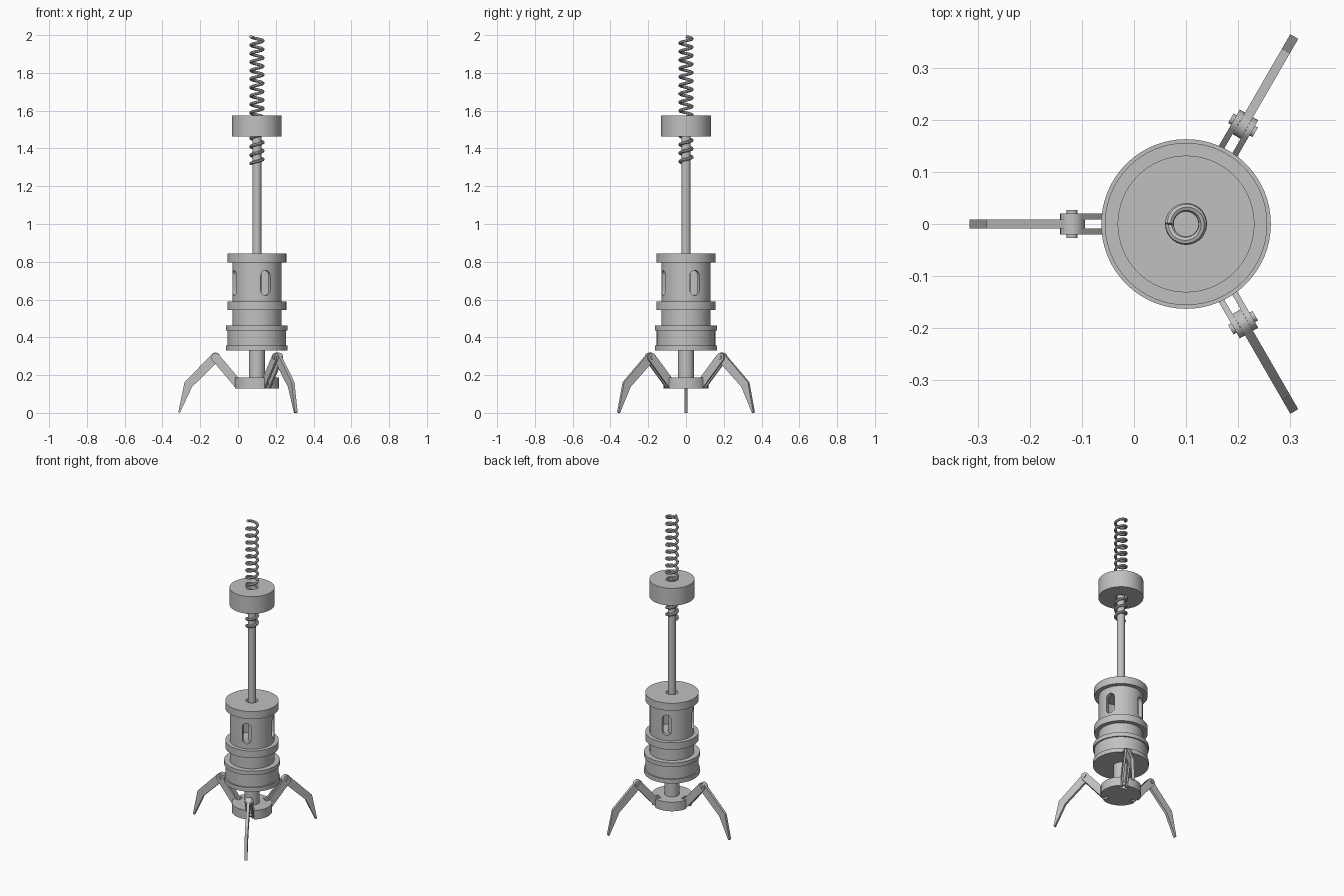
import bpy, bmesh
from math import sin, cos, pi, radians
from mathutils import Matrix, Vector

if "Cube" in bpy.data.objects:
    bpy.data.objects.remove(bpy.data.objects["Cube"])

AXIS = Vector((0.1, 0, 0))
GREY = (0.53, 0.53, 0.53, 1)
steel = bpy.data.materials.new("plain grey")
steel.use_nodes = True
steel.diffuse_color = GREY
steel.node_tree.nodes["Principled BSDF"].inputs["Base Color"].default_value = GREY


def finish(name, bm):
    """Turn a bmesh into a named, smooth shaded object."""
    bmesh.ops.remove_doubles(bm, verts=bm.verts, dist=1e-5)
    bmesh.ops.recalc_face_normals(bm, faces=bm.faces)
    mesh = bpy.data.meshes.new(name)
    bm.to_mesh(mesh)
    bm.free()
    ob = bpy.data.objects.new(name, mesh)
    bpy.context.collection.objects.link(ob)
    mesh.materials.append(steel)
    shade(ob)
    return ob


def shade(ob):
    bpy.ops.object.select_all(action="DESELECT")
    ob.select_set(True)
    bpy.context.view_layer.objects.active = ob
    bpy.ops.object.shade_smooth_by_angle(angle=radians(30))


def lathe(name, profile, sides=64):
    """Spin a closed (radius, height) outline about the main axis."""
    bm = bmesh.new()
    verts = [bm.verts.new(AXIS + Vector((r, 0, z))) for r, z in profile]
    edges = [bm.edges.new((v, verts[i - 1])) for i, v in enumerate(verts)]
    bmesh.ops.spin(bm, geom=verts + edges, cent=AXIS, axis=(0, 0, 1),
                   angle=2 * pi, steps=sides, use_merge=True)
    return finish(name, bm)


def tube(name, r, z0, z1, hole=0.0):
    if hole:
        return lathe(name, [(hole, z0), (r, z0), (r, z1), (hole, z1)])
    bm = bmesh.new()
    bmesh.ops.create_cone(bm, cap_ends=True, segments=64, radius1=r, radius2=r, depth=z1 - z0,
                          matrix=Matrix.Translation(AXIS + Vector((0, 0, (z0 + z1) / 2))))
    return finish(name, bm)


def prism(name, outline, lo, hi, angle, tangential=False):
    """Extrude an outline (u, z) from lo to hi.
    u is radial and depth sideways, or the reverse when tangential."""
    out = Vector((cos(angle), sin(angle), 0))
    side = Vector((-sin(angle), cos(angle), 0))
    u, w = (side, out) if tangential else (out, side)
    bm = bmesh.new()
    face = bm.faces.new([bm.verts.new(AXIS + u * a + w * lo + Vector((0, 0, z)))
                         for a, z in outline])
    ext = bmesh.ops.extrude_face_region(bm, geom=[face])["geom"]
    moved = [g for g in ext if isinstance(g, bmesh.types.BMVert)]
    bmesh.ops.translate(bm, verts=moved, vec=w * (hi - lo))
    return finish(name, bm)


def arc(cx, cz, r, start, sweep, n=10):
    return [(cx + r * cos(start + sweep * i / n), cz + r * sin(start + sweep * i / n))
            for i in range(n + 1)]


def capsule(a, b, r):
    """Rounded bar outline between two points."""
    d = Vector(b) - Vector(a)
    t = Vector((1, 0)).angle_signed(d) * -1
    return arc(*b, r, t - pi / 2, pi) + arc(*a, r, t + pi / 2, pi)


def cut(ob, cutters):
    for c in cutters:
        mod = ob.modifiers.new("cut", "BOOLEAN")
        mod.operation, mod.solver, mod.object = "DIFFERENCE", "EXACT", c
        bpy.context.view_layer.objects.active = ob
        bpy.ops.object.modifier_apply(modifier=mod.name)
        bpy.data.objects.remove(c)
    shade(ob)


# Central rod and sliding collar
tube("rod", 0.024, 0.55, 1.5)
tube("collar", 0.1315, 1.463, 1.574, 0.036)

# Coil spring around the upper rod
TURNS, STEPS = 15, 28
curve = bpy.data.curves.new("spring", "CURVE")
curve.dimensions = "3D"
curve.bevel_depth, curve.bevel_resolution, curve.use_fill_caps = 0.0083, 2, True
spline = curve.splines.new("POLY")
count = TURNS * STEPS
spline.points.add(count)
for i, p in enumerate(spline.points):
    t = pi + 2 * pi * i / STEPS
    p.co = (AXIS.x + 0.032 * cos(t), 0.032 * sin(t), 1.32 + 0.672 * i / count, 1)
curve.materials.append(steel)
spring = bpy.data.objects.new("spring", curve)
bpy.context.collection.objects.link(spring)
bpy.ops.object.select_all(action="DESELECT")
spring.select_set(True)
bpy.context.view_layer.objects.active = spring
bpy.ops.object.convert(target="MESH")
shade(bpy.context.view_layer.objects.active)

# Housing: capped hollow sleeve with four slots, then stepped lower drum
tube("top_cap", 0.156, 0.796, 0.844, 0.035)
sleeve = tube("slotted_sleeve", 0.13, 0.58, 0.80, 0.105)
slot = capsule((0, 0.649), (0, 0.727), 0.027)
cut(sleeve, [prism("slot_cutter", slot, 0.08, 0.16, radians(21 + 90 * k), True)
             for k in range(4)])
tube("middle_band", 0.156, 0.545, 0.59)
tube("neck", 0.13, 0.45, 0.55)
tube("drum", 0.155, 0.34, 0.45)
tube("drum_upper_rim", 0.163, 0.437, 0.463)
tube("drum_lower_rim", 0.163, 0.33, 0.357)

# Stem and notched hub
tube("stem", 0.043, 0.15, 0.335)
hub = tube("hub", 0.118, 0.13, 0.188)
LEGS = [radians(a) for a in (60, 180, 300)]
notch = [(0.08, 0.1), (0.15, 0.1), (0.15, 0.22), (0.08, 0.22)]
cut(hub, [prism("notch_cutter", notch, -0.021, 0.021, a) for a in LEGS])

# Three legs: paired links, pins and a bent claw
KNEE, FOOT = (0.219, 0.294), (0.1, 0.153)
claw = arc(*KNEE, 0.025, radians(225), radians(-180)) + [
    (0.383, 0.162), (0.416, 0.004), (0.408, 0.0), (0.343, 0.138)]
for n, a in enumerate(LEGS, 1):
    for label, s in (("left", 1), ("right", -1)):
        prism(f"{label}_link_{n}", capsule(FOOT, KNEE, 0.023), s * 0.009, s * 0.0205, a)
    prism(f"claw_{n}", claw, -0.0088, 0.0088, a)
    for label, (r, z), half in (("knee", KNEE, 0.027), ("hub", FOOT, 0.024)):
        prism(f"{label}_pin_{n}", arc(r, z, 0.0105, 0, 2 * pi * 15 / 16, 15), -half, half, a)
